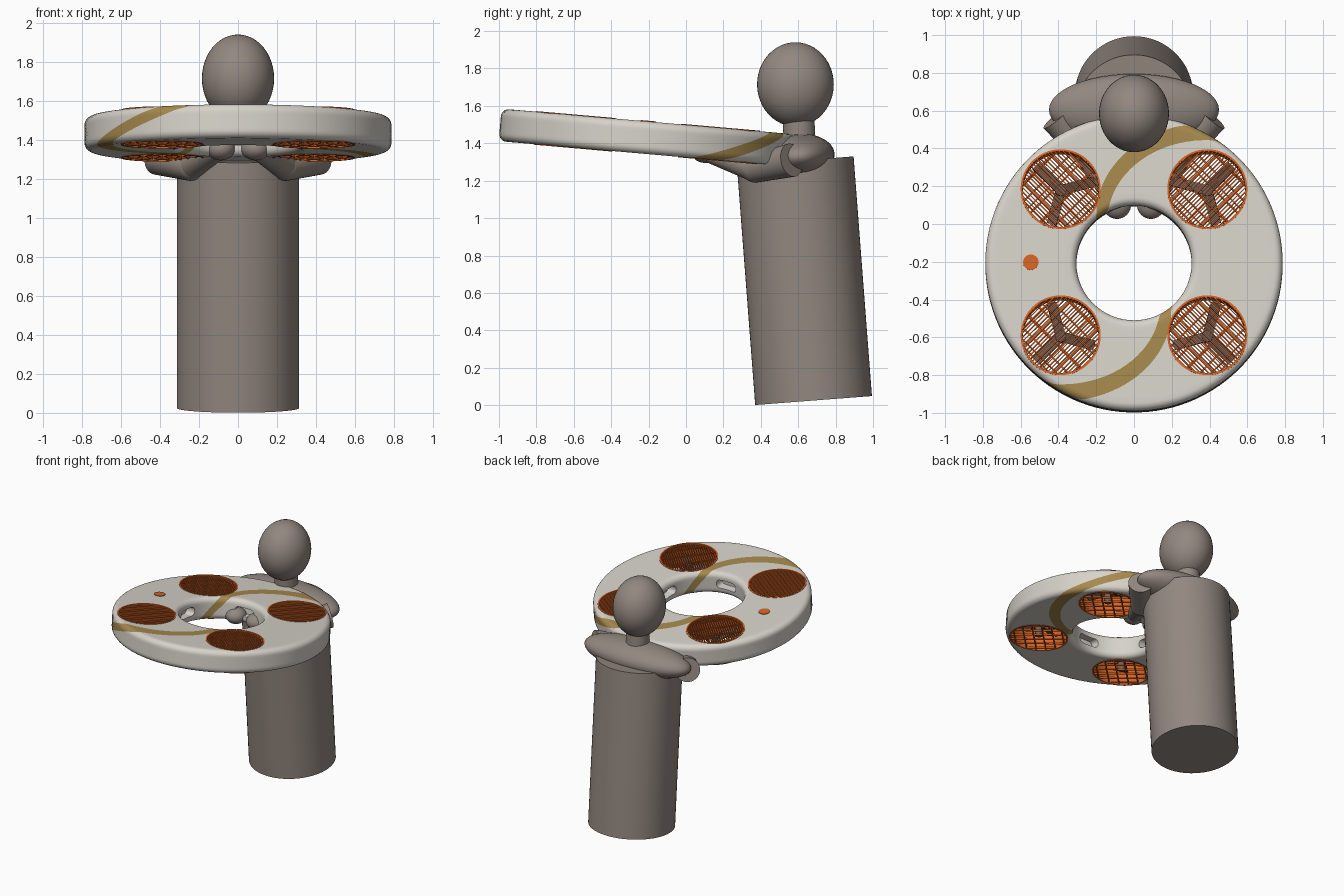
import bpy, bmesh, math
from math import sin, cos, pi, radians, sqrt
from mathutils import Matrix, Vector

cube = bpy.data.objects.get("Cube")
if cube:
    bpy.data.objects.remove(cube, do_unlink=True)


def material(name, rgb):
    m = bpy.data.materials.new(name)
    m.use_nodes = True
    m.diffuse_color = (*rgb, 1)
    node = next(n for n in m.node_tree.nodes if n.type == 'BSDF_PRINCIPLED')
    node.inputs["Base Color"].default_value = (*rgb, 1)
    return m


WHITE = material("warm white", (0.68, 0.65, 0.59))
GOLD = material("dull gold", (0.38, 0.25, 0.075))
ORANGE = material("burnt orange", (0.68, 0.13, 0.02))
TAUPE = material("taupe", (0.29, 0.245, 0.215))
BROWN = material("dark brown", (0.15, 0.12, 0.105))


def finish(name, bm, mats, matrix=Matrix(), smooth=True):
    bmesh.ops.recalc_face_normals(bm, faces=bm.faces)
    mesh = bpy.data.meshes.new(name)
    bm.to_mesh(mesh)
    bm.free()
    for m in mats:
        mesh.materials.append(m)
    ob = bpy.data.objects.new(name, mesh)
    ob.matrix_world = matrix
    bpy.context.collection.objects.link(ob)
    if smooth:
        shade(ob)
    return ob


def shade(ob):
    bpy.ops.object.select_all(action='DESELECT')
    ob.select_set(True)
    bpy.context.view_layer.objects.active = ob
    bpy.ops.object.shade_smooth_by_angle(angle=radians(35))


def add_box(bm, size, matrix):
    return bmesh.ops.create_cube(bm, size=1, matrix=matrix @ Matrix.Diagonal((*size, 1)))


def add_rod(bm, a, b, r1, r2, sides=48):
    a, b = Vector(a), Vector(b)
    turn = (b - a).to_track_quat('Z', 'Y').to_matrix().to_4x4()
    bmesh.ops.create_cone(bm, cap_ends=True, segments=sides, radius1=r1, radius2=r2,
                          depth=(b - a).length,
                          matrix=Matrix.Translation((a + b) / 2) @ turn)


def add_ball(bm, centre, scale):
    bmesh.ops.create_uvsphere(bm, u_segments=48, v_segments=24, radius=1,
                              matrix=Matrix.Translation(centre) @ Matrix.Diagonal((*scale, 1)))


# Ring: its own tilted frame and main sizes
TILT = Matrix.Translation((0, -0.21, 1.43)) @ Matrix.Rotation(radians(-5), 4, 'X')
R_IN, R_OUT, HALF = 0.305, 0.787, 0.087
FAN_AT, FAN_R = 0.549, 0.208


def ring_profile(round_r=0.04, arc=6):
    """Rounded rectangle as (radius, height, twist); twist gains half a turn per loop."""
    corners = [(R_IN, 1, 180), (R_OUT, 1, 90), (R_OUT, -1, 0), (R_IN, -1, -90)]
    twists = [-32, 27, 62, 122, 148]
    flats = [16, 8, 16, 6]
    loops = []
    for r, side, start in corners:
        cx = r + (round_r if r == R_IN else -round_r)
        cz = side * (HALF - round_r)
        loops.append([(cx + round_r * cos(radians(start - 90 * i / arc)),
                       cz + round_r * sin(radians(start - 90 * i / arc)))
                      for i in range(arc + 1)])
    out = []
    for c in range(4):
        here, after = loops[c], loops[(c + 1) % 4]
        a, b = here[-1], after[0]
        flat = [(a[0] + (b[0] - a[0]) * i / flats[c], a[1] + (b[1] - a[1]) * i / flats[c])
                for i in range(1, flats[c])]
        # run from the middle of one corner to the middle of the next
        run = here[arc // 2:] + flat + after[:arc // 2 + 1]
        dist = [0]
        for p, q in zip(run, run[1:]):
            dist.append(dist[-1] + math.dist(p, q))
        for p, d in list(zip(run, dist))[:-1]:
            out.append((*p, twists[c] + (twists[c + 1] - twists[c]) * d / dist[-1]))
    return out


def build_ring(n=108):
    bm = bmesh.new()
    rows = []
    for r, z, twist in ring_profile():
        angles = [radians(twist) + 2 * pi * j / n for j in range(n)]
        rows.append([bm.verts.new((-r * sin(a), -r * cos(a), z)) for a in angles])
    for k, row in enumerate(rows):
        last = k == len(rows) - 1
        nxt, shift = rows[(k + 1) % len(rows)], n // 2 if last else 0
        for j in range(n):
            f = bm.faces.new((row[j], row[(j + 1) % n],
                              nxt[(j + 1 + shift) % n], nxt[(j + shift) % n]))
            # two spiral bands follow the twisted columns
            f.material_index = int((j + 2) % (n // 2) < 4)
    return finish("ring_body", bm, [WHITE, GOLD], TILT, smooth=False)


ring = build_ring()

# Cutters: four fan ducts and four hand slots in the inner wall
bm = bmesh.new()
for q in range(4):
    spin = Matrix.Rotation(q * pi / 2, 4, 'Z')
    p = spin @ Matrix.Rotation(pi / 4, 4, 'Z') @ Vector((FAN_AT, 0, 0))
    add_rod(bm, p - Vector((0, 0, 0.2)), p + Vector((0, 0, 0.2)), FAN_R, FAN_R, 64)
    box = add_box(bm, (0.12, 0.17, 0.066), spin @ Matrix.Translation((R_IN, 0, 0)))
    along = spin @ Vector((1, 0, 0))
    edges = {e for v in box["verts"] for e in v.link_edges
             if abs((e.verts[0].co - e.verts[1].co).normalized().dot(along)) > 0.9}
    bmesh.ops.bevel(bm, geom=list(edges), offset=0.028, segments=5, affect='EDGES', profile=0.5)
cutter = finish("ring_cutter", bm, [WHITE, GOLD], TILT, smooth=False)
cutter.hide_render = True
mod = ring.modifiers.new("openings", 'BOOLEAN')
mod.operation, mod.solver, mod.object = 'DIFFERENCE', 'EXACT', cutter
bpy.context.view_layer.update()
cut_mesh = bpy.data.meshes.new_from_object(
    ring.evaluated_get(bpy.context.evaluated_depsgraph_get()))
ring.modifiers.clear()
ring.data = cut_mesh
bpy.data.objects.remove(cutter, do_unlink=True)
shade(ring)


def add_bars(bm, count, width, depth, z, turn):
    """Parallel bars clipped to the round duct."""
    for i in range(count):
        d = FAN_R * (2 * (i + 0.5) / count - 1)
        add_box(bm, (2 * sqrt(FAN_R ** 2 - d * d), width, depth),
                Matrix.Rotation(turn, 4, 'Z') @ Matrix.Translation((0, d, z)))


# Fans: liner, grilles and propeller, repeated around the ring
for q, label in enumerate(["back_left", "back_right", "front_right", "front_left"]):
    frame = TILT @ Matrix.Rotation(pi / 4 + q * pi / 2, 4, 'Z') @ Matrix.Translation((FAN_AT, 0, 0))

    bm = bmesh.new()
    section = [(0.201, -0.09), (0.212, -0.09), (0.212, 0.09), (0.201, 0.09)]
    loop = [bm.verts.new((r, 0, z)) for r, z in section]
    edges = [bm.edges.new((loop[i], loop[(i + 1) % 4])) for i in range(4)]
    bmesh.ops.spin(bm, geom=loop + edges, axis=(0, 0, 1), cent=(0, 0, 0),
                   angle=2 * pi, steps=64, use_merge=True)
    finish(label + "_duct_liner", bm, [ORANGE], frame)

    bm = bmesh.new()
    add_bars(bm, 26, 0.006, 0.016, 0.078, 0)
    add_bars(bm, 4, 0.007, 0.012, 0.068, pi / 2)
    finish(label + "_top_grille", bm, [ORANGE], frame, smooth=False)

    bm = bmesh.new()
    add_bars(bm, 6, 0.009, 0.012, -0.08, 0)
    add_bars(bm, 6, 0.009, 0.012, -0.08, pi / 2)
    finish(label + "_bottom_grille", bm, [ORANGE], frame, smooth=False)

    bm = bmesh.new()
    add_rod(bm, (0, 0, -0.07), (0, 0, 0.035), 0.03, 0.03, 24)
    for blade in range(3):
        add_box(bm, (0.17, 0.055, 0.008),
                Matrix.Rotation(blade * 2 * pi / 3, 4, 'Z') @ Matrix.Translation((0.1, 0, 0.01))
                @ Matrix.Rotation(radians(20), 4, 'X'))
    finish(label + "_propeller", bm, [BROWN], frame)

# Button on the ring's top
bm = bmesh.new()
add_rod(bm, (-0.546, 0, HALF - 0.002), (-0.546, 0, HALF + 0.004), 0.041, 0.041, 32)
finish("power_button", bm, [ORANGE], TILT)

# Figure: leaning torso, shoulders, neck and head
bm = bmesh.new()
add_rod(bm, (0, 0.682, 0.0247), (0, 0.584, 1.306), 0.313, 0.313, 64)
finish("torso", bm, [TAUPE])
bm = bmesh.new()
add_ball(bm, (0, 0, 0), (0.45, 0.19, 0.12))
finish("shoulders", bm, [TAUPE],
       Matrix.Translation((0, 0.605, 1.33)) @ Matrix.Rotation(radians(4.5), 4, 'X'))
bm = bmesh.new()
add_rod(bm, (0, 0.61, 1.36), (0, 0.6, 1.56), 0.085, 0.085)
finish("neck", bm, [TAUPE])
bm = bmesh.new()
add_ball(bm, (0, 0.585, 1.715), (0.185, 0.205, 0.225))
finish("head", bm, [TAUPE])

# Arms reaching under the ring to the rear hand slot
for side, label in ((1, "left"), (-1, "right")):
    shoulder, elbow, hand = [(side * x, y, z) for x, y, z in
                             ((0.41, 0.565, 1.31), (0.245, 0.37, 1.265), (0.09, 0.105, 1.355))]
    bm = bmesh.new()
    add_rod(bm, shoulder, elbow, 0.09, 0.075)
    finish(label + "_upper_arm", bm, [TAUPE])
    bm = bmesh.new()
    add_ball(bm, elbow, (0.075, 0.075, 0.075))
    finish(label + "_elbow", bm, [TAUPE])
    bm = bmesh.new()
    add_rod(bm, elbow, hand, 0.072, 0.05)
    finish(label + "_forearm", bm, [TAUPE])
    bm = bmesh.new()
    add_ball(bm, hand, (0.075, 0.078, 0.06))
    finish(label + "_hand", bm, [TAUPE])
